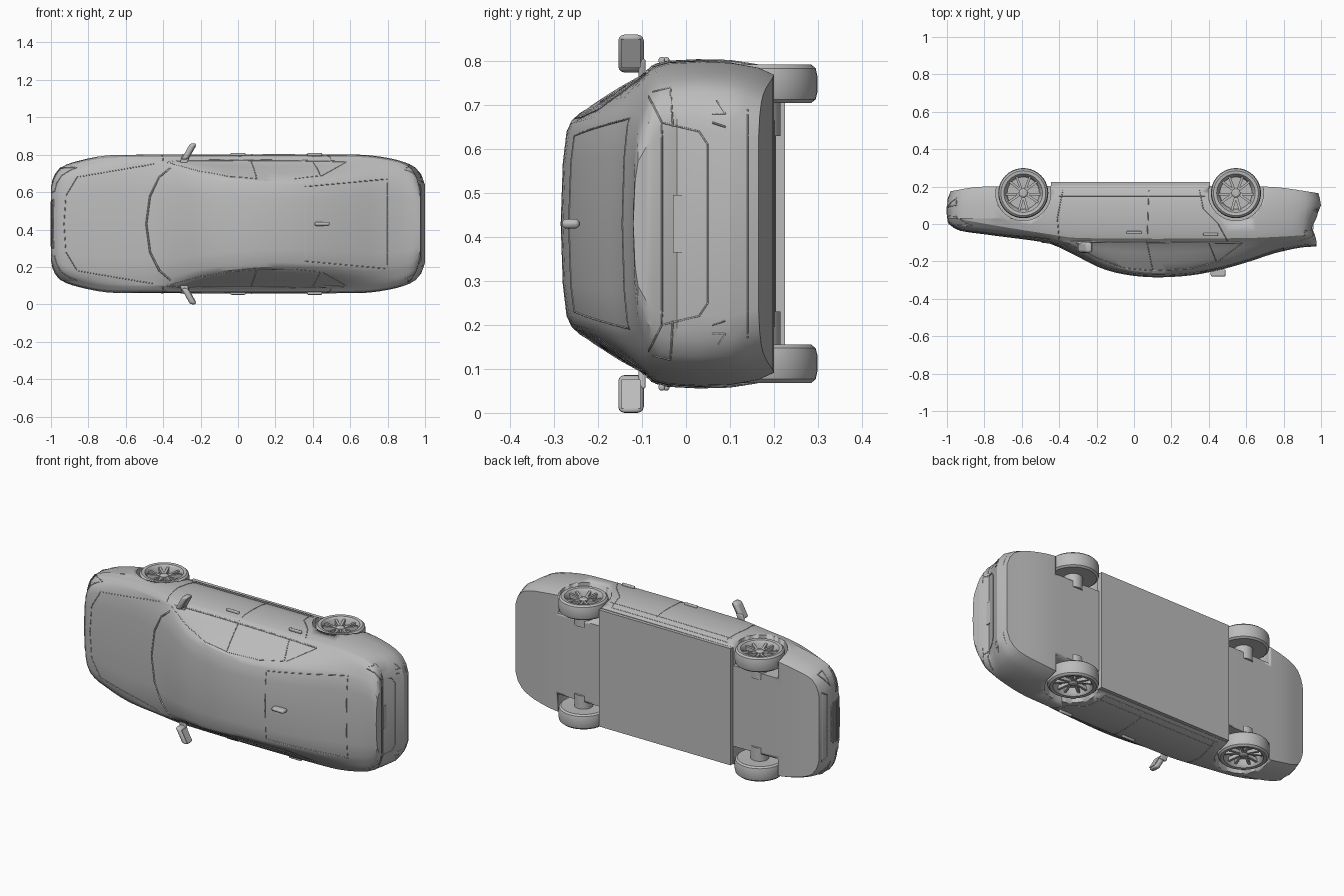
import bpy, bmesh, math
from mathutils import Vector
from mathutils.bvhtree import BVHTree

if "Cube" in bpy.data.objects:
    bpy.data.objects.remove(bpy.data.objects["Cube"])

grey = bpy.data.materials.new("grey paint")
grey.use_nodes = True
grey.diffuse_color = (0.5, 0.5, 0.5, 1)
grey.node_tree.nodes["Principled BSDF"].inputs["Base Color"].default_value = grey.diffuse_color


# Car space is (length, up, side); the car lies on its side in the world
def place(p):
    return (p[0], -p[1], p[2] + 0.43)


def make(name, verts, faces, angle=32):
    mesh = bpy.data.meshes.new(name)
    mesh.from_pydata([place(v) for v in verts], [], faces)
    bm = bmesh.new()
    bm.from_mesh(mesh)
    bmesh.ops.recalc_face_normals(bm, faces=bm.faces)
    bm.to_mesh(mesh)
    bm.free()
    mesh.materials.append(grey)
    obj = bpy.data.objects.new(name, mesh)
    bpy.context.collection.objects.link(obj)
    bpy.ops.object.select_all(action='DESELECT')
    obj.select_set(True)
    bpy.context.view_layer.objects.active = obj
    bpy.ops.object.shade_smooth_by_angle(angle=math.radians(angle))
    return obj


def curve(x, *keys):
    """Smooth interpolation through (position, value) keys."""
    x = min(max(x, keys[0][0]), keys[-1][0])
    i = next(j for j in range(len(keys) - 1) if x <= keys[j + 1][0])

    def slope(j):
        a, b = keys[max(j - 1, 0)], keys[min(j + 1, len(keys) - 1)]
        return (b[1] - a[1]) / (b[0] - a[0])
    (xa, ya), (xb, yb) = keys[i], keys[i + 1]
    h = xb - xa
    t = (x - xa) / h
    s = t * t * (3 - 2 * t)
    return ya + (yb - ya) * s + h * t * (1 - t) * ((1 - t) * slope(i) - t * slope(i + 1))


# Body loft: outline curves, then one half section per station
def section(x):
    top = curve(x, (-1, 0), (-.96, .03), (-.8, .055), (-.47, .1), (-.4, .125), (-.29, .18), (-.18, .235),
                (-.05, .27), (.11, .285), (.3, .275), (.46, .245), (.62, .2), (.75, .157), (.89, .127), (1, .12))
    low = curve(x, (-1, -.175), (-.8, -.2), (.7, -.2), (1, -.165))
    half = curve(x, (-1, .2), (-.985, .25), (-.95, .3), (-.85, .338), (-.7, .366), (-.5, .37),
                 (.65, .37), (.8, .353), (.92, .32), (.975, .275), (1, .21))
    belt = curve(x, (-1, -.03), (-.9, .0), (-.45, .075), (-.3, .095), (.6, .095), (1, .075))
    roof = curve(x, (-.5, .8), (-.36, .85), (-.2, .73), (0, .65), (.2, .615), (.5, .65), (.8, .72), (1, .75)) * half
    drop = curve(x, (-.9, .015), (-.5, .02), (-.36, .04), (0, .025), (.5, .025), (1, .02))
    edge = max(top - drop, belt + .008)
    shoulder = max(half * .905, roof + .01)
    pts = [(0, low), (half * .6, low), (half * .92, low), (half * .965, low + .035), (half * .995, -.1),
           (half, -.03), (half * .99, belt - .055), (half * .965, belt - .02), (shoulder, belt)]
    for t in (.33, .67, 1):
        pts.append((shoulder + (roof - shoulder) * t + .02 * t * (1 - t), belt + (edge - belt) * t))
    pts += [(roof * .9, edge + .45 * (top - edge)), (roof * .6, edge + .8 * (top - edge)), (0, top)]
    out = []
    for w, u in pts:
        tail = curve(u, (-.17, .985), (-.09, 1), (-.04, .985), (-.01, .945), (.04, .96), (.09, .975), (.14, .975))
        nose = curve(u, (-.18, .02), (-.1, .0), (0, .01), (.05, .03))
        shift = (tail - 1) * max(0, (x - .8) / .2) ** 2 + nose * max(0, (-x - .85) / .15) ** 2
        out.append((x + shift, u, w))
    return out + [(px, u, -w) for px, u, w in out[-2:0:-1]]


ends = (.02, .05, .08, .115, .15, .2)
stations = [-1, -.99, -.975] + [e - 1 for e in ends] + [-.75 + .05 * i for i in range(31)]
stations += [1 - e for e in reversed(ends)] + [.99, 1]
stations = sorted(set(round(s, 3) for s in stations))
rings = [section(x) for x in stations]
n = len(rings[0])
verts = [p for r in rings for p in r]
faces = [(k * n + i, k * n + (i + 1) % n, (k + 1) * n + (i + 1) % n, (k + 1) * n + i)
         for k in range(len(rings) - 1) for i in range(n)]
last = (len(rings) - 1) * n
for base in (0, last):  # end caps joined across the middle
    faces += [(base + i, base + i + 1, base + n - i - 1, base + (n - i) % n) for i in range(1, n // 2 - 1)]
    faces += [(base, base + 1, base + n - 1), (base + n // 2, base + n // 2 - 1, base + n // 2 + 1)]
tree = BVHTree.FromPolygons([Vector(v) for v in verts], faces)
body = make("body_shell", verts, faces, 28)


def lathe(name, profile, x, u, side, seg=40):
    v = [(x + r * math.cos(2 * math.pi * i / seg), u + r * math.sin(2 * math.pi * i / seg), side * w)
         for r, w in profile for i in range(seg)]
    f = [(k * seg + i, k * seg + (i + 1) % seg, (k + 1) * seg + (i + 1) % seg, (k + 1) * seg + i)
         for k in range(len(profile) - 1) for i in range(seg)]
    top = (len(profile) - 1) * seg
    return make(name, v, f + [tuple(range(seg)), tuple(range(top, top + seg))])


# Wheel wells, wheels and spokes
AXLE = -.165
for label, x in (("front", -.592), ("rear", .545)):
    for side, hand in ((1, "left"), (-1, "right")):
        name = f"{label}_{hand}"
        cutter = lathe("well_cutter", [(.147, .235), (.147, .5)], x, AXLE, side)
        cutter.hide_render = True
        mod = body.modifiers.new("well", 'BOOLEAN')
        mod.operation, mod.solver, mod.object = 'DIFFERENCE', 'EXACT', cutter
        bpy.context.view_layer.objects.active = body
        bpy.ops.object.modifier_apply(modifier=mod.name)
        bpy.data.objects.remove(cutter)
        lathe(name + "_tyre", [(.03, .318), (.086, .318), (.092, .345), (.098, .354), (.103, .36), (.12, .362),
                               (.13, .353), (.134, .335), (.134, .3), (.13, .283), (.12, .275), (.03, .278)],
              x, AXLE, side)
        lathe(name + "_hub", [(.024, .316), (.024, .343), (.015, .349)], x, AXLE, side, 20)
        lathe(name + "_axle_stub", [(.05, .2), (.05, .28)], x, AXLE, side, 16)
        sv, sf = [], []
        for i in range(5):
            for lean in (-1, 1):
                a = 2 * math.pi * i / 5 + math.pi / 2
                b = a + lean * .24
                p, q = (.012 * math.cos(a), .012 * math.sin(a)), (.094 * math.cos(b), .094 * math.sin(b))
                nx, ny = -math.sin(b) * .0065, math.cos(b) * .0065
                k = len(sv)
                for w, lift in ((.325, 0), (.34, .008)):
                    for e, dw in ((p, 0), (q, lift)):
                        sv += [(x + e[0] + s * nx, AXLE + e[1] + s * ny, side * (w + dw)) for s in (1, -1)]
                sf += [tuple(k + j for j in f) for f in ((0, 1, 3, 2), (4, 5, 7, 6), (0, 1, 5, 4),
                                                         (2, 3, 7, 6), (0, 2, 6, 4), (1, 3, 7, 5))]
        make(name + "_spokes", sv, sf)


def block(name, centre, size, shear=0, round_by=.0, outer=1):
    """Box with optional lean along the side axis, narrower outer end and bevel."""
    v = [(centre[0] + size[0] * a * (outer if c > 0 else 1) / 2 + shear * c * size[2] / 2,
          centre[1] + size[1] * b * (outer if c > 0 else 1) / 2, centre[2] + size[2] * c / 2)
         for a in (-1, 1) for b in (-1, 1) for c in (-1, 1)]
    if centre[2] < 0:
        v = [(p[0] - 2 * shear * (p[2] - centre[2]), p[1], p[2]) for p in v]
    obj = make(name, v, [(0, 1, 3, 2), (4, 5, 7, 6), (0, 1, 5, 4), (2, 3, 7, 6), (0, 2, 6, 4), (1, 3, 7, 5)])
    if round_by:
        mod = obj.modifiers.new("round", 'BEVEL')
        mod.width, mod.segments = round_by, 3
    return obj


# Floor between the axles, roof fin, mirrors and handles
block("floor_pan", (-.02, -.208, 0), (.85, .034, .68))
block("roof_fin", (.45, .262, 0), (.08, .04, .022), 0, .01)
for side, hand in ((1, "left"), (-1, "right")):
    block(hand + "_mirror_housing", (-.262, .125, side * .387), (.036, .058, .086), .55, .014)
    block(hand + "_mirror_glass", (-.243, .125, side * .387), (.004, .044, .066), .55)
    block(hand + "_mirror_arm", (-.285, .1, side * .345), (.04, .016, .06), .3, .005)
    for door, x, u in (("front", 0, .045), ("rear", .41, .055)):
        block(f"{hand}_{door}_door_handle", (x, u, side * .371), (.08, .014, .016), 0, .005)
block("number_plate", (.955, 0, 0), (.008, .06, .13))


# Panel lines: fine beads projected on to the shell along one axis
def seam(name, axis, *paths, thick=.0022, step=12):
    data = bpy.data.curves.new(name, 'CURVE')
    data.dimensions, data.bevel_depth, data.bevel_resolution = '3D', thick, 0
    for path in paths:
        for side in (1, -1):
            pts = []
            for a, b in zip(path, path[1:]):
                for i in range(step + 1):
                    p, q = (a[j] + (b[j] - a[j]) * i / step for j in (0, 1))
                    if axis == "side":
                        start, way = (p, q, side), (0, 0, -side)
                    elif axis == "top":
                        start, way = (p, 1, side * q), (0, -1, 0)
                    else:
                        start, way = ((2 if axis == "tail" else -2), p, side * q), ((-1 if axis == "tail" else 1), 0, 0)
                    hit = tree.ray_cast(Vector(start), Vector(way))[0]
                    if hit:
                        pts.append(place(hit))
            if len(pts) > 1:
                spline = data.splines.new('POLY')
                spline.points.add(len(pts) - 1)
                for point, co in zip(spline.points, pts):
                    point.co = (*co, 1)
    data.materials.append(grey)
    bpy.context.collection.objects.link(bpy.data.objects.new(name, data))


seam("window_trim", "side", [(-.38, .093), (.58, .1)], thick=.004)
seam("window_frames", "side", [(-.36, .1), (-.2, .18), (-.05, .235), (.11, .25), (.3, .238), (.45, .2), (.58, .1)],
     [(.07, .1), (.1, .245)], [(.4, .1), (.44, .2)])
seam("door_gaps", "side", [(-.4, .085), (-.41, -.03), (-.38, -.18)], [(.07, .09), (.08, -.18)],
     [(.5, .09), (.45, .0), (.37, -.08), (.35, -.18)], [(-.4, -.185), (.35, -.185)])
seam("sill_crease", "side", [(-.4, -.15), (.38, -.15)])
seam("windscreen_edge", "top", [(-.49, 0), (-.47, .15), (-.42, .25), (-.36, .3)], thick=.005)
seam("bonnet_gap", "top", [(-.93, 0), (-.92, .15), (-.86, .25), (-.45, .32)])
seam("rear_window_edge", "top", [(.36, 0), (.36, .2), (.8, .24), (.8, 0)])
seam("boot_gap", "tail", [(.055, 0), (.055, .23), (-.03, .21), (-.05, .18), (-.05, 0)], [(.055, .23), (.085, .29)])
seam("tail_lamps", "tail", [(.03, .22), (.035, .31), (.075, .3)], [(-.06, .23), (-.09, .22)])
seam("rear_bumper", "tail", [(-.14, 0), (-.14, .26)], [(-.07, .28), (-.09, .25), (-.06, .25)])
seam("grille", "nose", *[[(u, 0), (u, .12)] for u in (-.015, -.035, -.055, -.075)],
     [(0, 0), (0, .13), (-.09, .1), (-.09, 0)], thick=.004)
seam("headlamps", "nose", [(0, .17), (.01, .3), (-.04, .3), (-.045, .17), (0, .17)], thick=.003)
seam("front_intakes", "nose", [(-.12, 0), (-.12, .18), (-.155, .2), (-.155, 0)],
     [(-.09, .22), (-.1, .3), (-.14, .29), (-.09, .22)], thick=.003)
